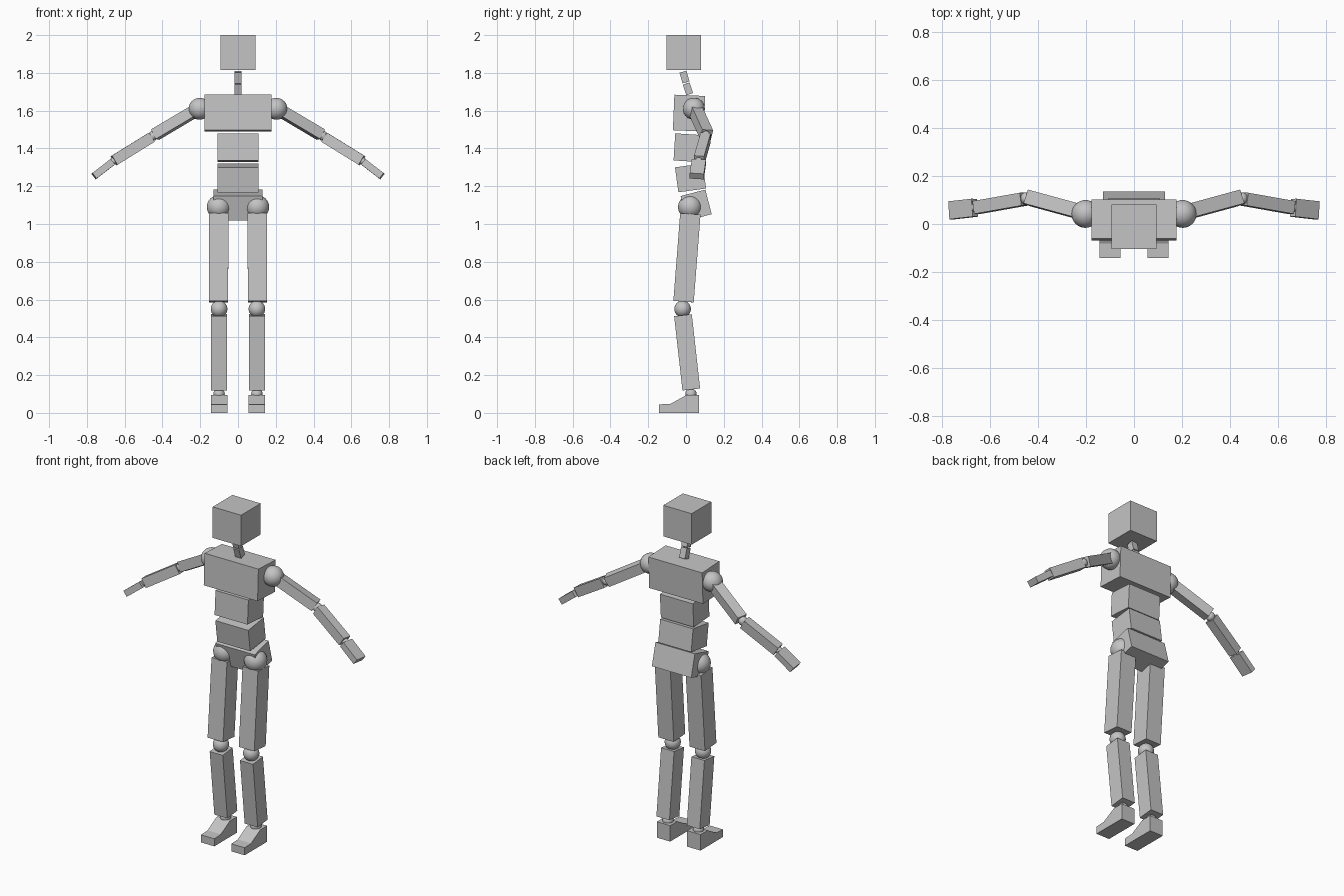
import bpy
from mathutils import Matrix, Vector

cube = bpy.data.objects.get("Cube")
if cube:
    bpy.data.objects.remove(cube)

grey = bpy.data.materials.new("plain_grey")
grey.use_nodes = True
COLOUR = (0.55, 0.55, 0.55, 1)
grey.diffuse_color = COLOUR
grey.node_tree.nodes["Principled BSDF"].inputs["Base Color"].default_value = COLOUR


def block(name, start, end, width, depth, side=(1, 0, 0)):
    """Box running from start to end, its width measured along side."""
    start, end = Vector(start), Vector(end)
    axis = (end - start).normalized()
    y = axis.cross(Vector(side)).normalized()
    x = y.cross(axis)
    turn = Matrix((x, y, axis)).transposed().to_4x4()
    size = Matrix.Diagonal((width, depth, (end - start).length, 1))
    bpy.ops.mesh.primitive_cube_add(size=1)
    ob = bpy.context.object
    ob.name = name
    ob.data.transform(turn @ size)
    ob.location = (start + end) / 2
    ob.data.materials.append(grey)


def ball(name, centre, radius):
    bpy.ops.mesh.primitive_uv_sphere_add(segments=32, ring_count=16, radius=radius, location=centre)
    ob = bpy.context.object
    ob.name = name
    bpy.ops.object.shade_smooth()
    ob.data.materials.append(grey)


def foot(name, x, width):
    # Side profile (y, z) swept across the width
    profile = [(-.143, 0), (.069, 0), (.069, .095), (.003, .095), (-.082, .048), (-.143, .045)]
    n = len(profile)
    verts = [(x + e * width / 2, y, z) for e in (-1, 1) for y, z in profile]
    faces = [tuple(reversed(range(n))), tuple(range(n, 2 * n))]
    faces += [(i, (i + 1) % n, (i + 1) % n + n, i + n) for i in range(n)]
    mesh = bpy.data.meshes.new(name)
    mesh.from_pydata(verts, [], faces)
    mesh.materials.append(grey)
    bpy.context.collection.objects.link(bpy.data.objects.new(name, mesh))


# Head, neck and torso
block("head", (0, -.012, 1.815), (0, -.012, 2), .187, .185)
block("upper_neck", (0, 0, 1.75), (0, -.016, 1.806), .038, .038)
block("lower_neck", (0, .02, 1.687), (0, .001, 1.744), .038, .038)
block("chest", (0, .012, 1.493), (0, .02, 1.681), .355, .163)
block("upper_abdomen", (0, .008, 1.332), (0, .017, 1.475), .217, .148)
block("lower_abdomen", (0, .033, 1.178), (0, .015, 1.31), .217, .148)
block("pelvis", (0, .071, 1.035), (0, .037, 1.165), .26, .135)

for s, label in ((1, "left"), (-1, "right")):
    # Leg
    ball(label + "_hip", (s * .102, .021, 1.09), .063)
    block(label + "_thigh", (s * .103, -.013, .589), (s * .102, .023, 1.053), .102, .108)
    ball(label + "_knee", (s * .1, -.018, .55), .044)
    block(label + "_shin", (s * .1, .028, .124), (s * .1, -.016, .517), .086, .094)
    ball(label + "_ankle", (s * .1, .026, .1), .03)
    foot(label + "_foot", s * .1, .088)

    # Arm, with each segment rolled slightly forward
    ball(label + "_shoulder", (s * .203, .042, 1.61), .058)
    ball(label + "_elbow", (s * .45, .106, 1.466), .026)
    ball(label + "_wrist", (s * .661, .068, 1.332), .02)
    for part, a, b, width, depth in (
            ("upper_arm", (.215, .048, 1.606), (.439, .109, 1.473), .06, .058),
            ("forearm", (.459, .104, 1.458), (.656, .069, 1.336), .054, .057),
            ("hand", (.665, .068, 1.328), (.762, .057, 1.253), .075, .037)):
        a, b = Vector((a[0] * s, *a[1:])), Vector((b[0] * s, *b[1:]))
        d = b - a
        side = Vector((d.y * s, -d.x * s, 0)).normalized() + Vector((0, 0, .1))
        block(f"{label}_{part}", a, b, width, depth, side)
